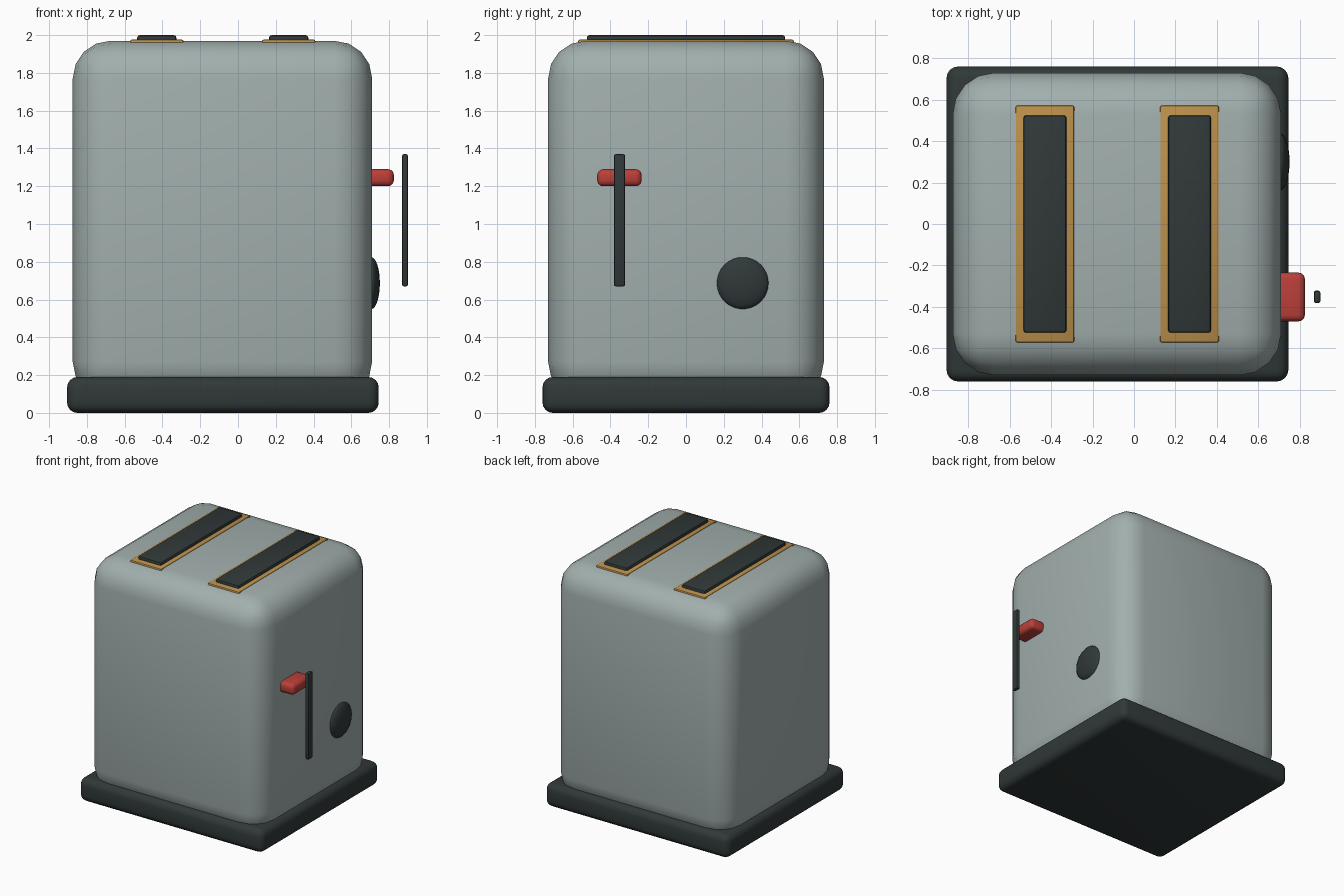
import bpy

if "Cube" in bpy.data.objects:
    bpy.data.objects.remove(bpy.data.objects["Cube"])


def material(name, color):
    m = bpy.data.materials.new(name)
    m.diffuse_color = (*color, 1)
    m.use_nodes = True
    m.node_tree.nodes["Principled BSDF"].inputs["Base Color"].default_value = m.diffuse_color
    return m


steel = material("steel", (0.36, 0.43, 0.42))
dark = material("dark_plastic", (0.03, 0.04, 0.04))
brass = material("brass", (0.50, 0.28, 0.07))
red = material("red_plastic", (0.50, 0.05, 0.04))


def box(name, lo, hi, bevel, segments, mat):
    """Rounded box between two opposite corners."""
    bpy.ops.mesh.primitive_cube_add(
        size=1, location=[(a + b) / 2 for a, b in zip(lo, hi)])
    ob = bpy.context.object
    ob.name = name
    ob.scale = [b - a for a, b in zip(lo, hi)]
    bpy.ops.object.transform_apply(location=False, rotation=False, scale=True)
    mod = ob.modifiers.new("rounding", 'BEVEL')
    mod.width, mod.segments = bevel, segments
    bpy.ops.object.modifier_apply(modifier=mod.name)
    bpy.ops.object.shade_smooth_by_angle()
    ob.data.materials.append(mat)
    return ob


# Base and shell
box("base", (-0.905, -0.76, 0), (0.745, 0.76, 0.19), 0.055, 4, dark)
box("shell", (-0.875, -0.73, 0.07), (0.71, 0.73, 1.97), 0.2, 4, steel)

# Bread slots with brass surrounds
for side, x in (("left", -0.43), ("right", 0.268)):
    box(side + "_slot_trim", (x - 0.142, -0.572, 1.945), (x + 0.142, 0.572, 1.976),
        0.01, 2, brass)
    box(side + "_slot", (x - 0.104, -0.525, 1.95), (x + 0.104, 0.525, 2.0),
        0.014, 2, dark)

# Lever and its guide strip
box("lever", (0.67, -0.47, 1.2), (0.825, -0.235, 1.29), 0.03, 3, red)
box("lever_guide", (0.868, -0.382, 0.67), (0.9, -0.322, 1.37), 0.01, 2, dark)

# Browning dial
bpy.ops.mesh.primitive_uv_sphere_add(segments=32, ring_count=16, radius=1,
                                     location=(0.705, 0.3, 0.687))
dial = bpy.context.object
dial.name = "browning_dial"
dial.scale = (0.046, 0.138, 0.138)
bpy.ops.object.transform_apply(location=False, rotation=False, scale=True)
bpy.ops.object.shade_smooth()
dial.data.materials.append(dark)
